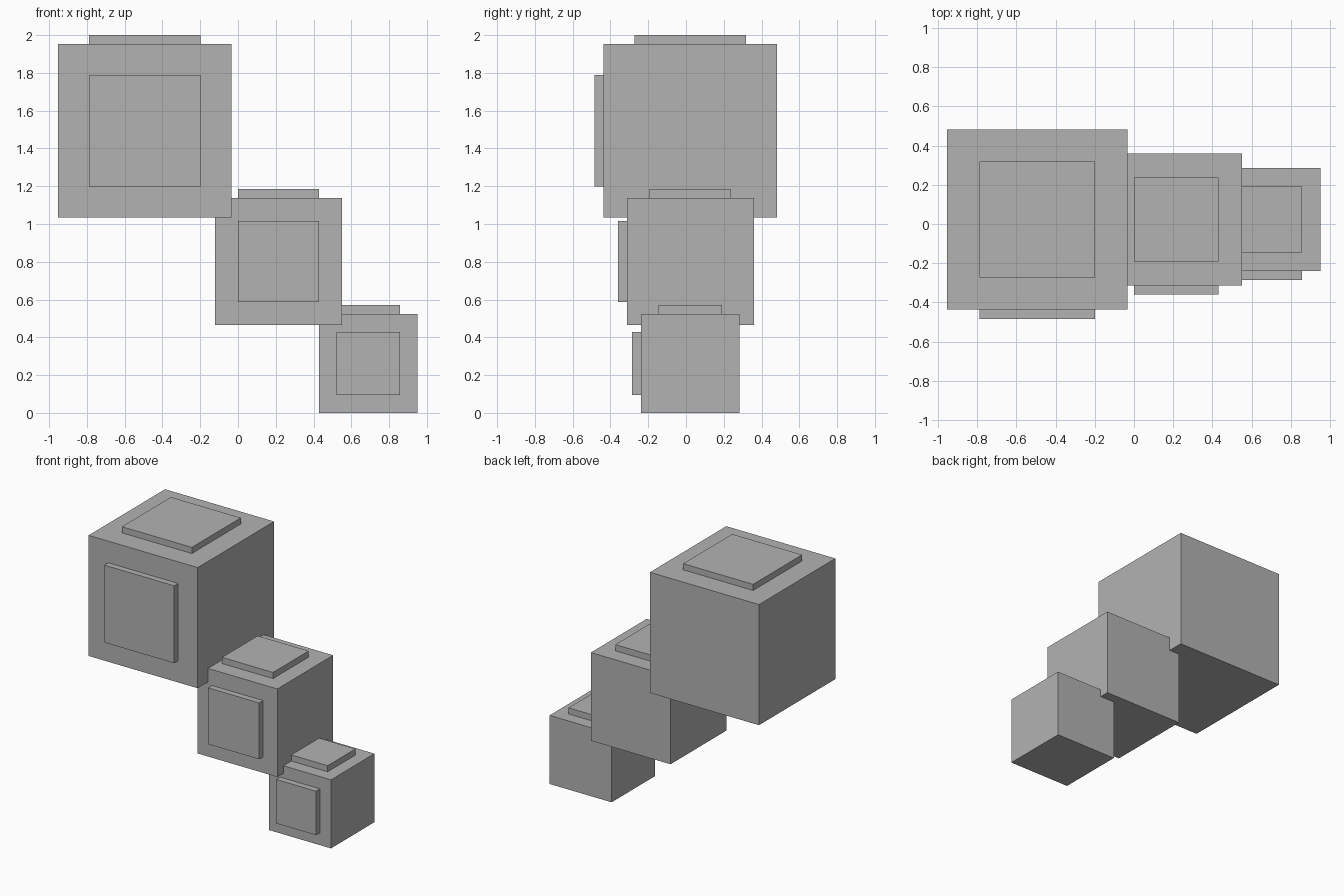
import bpy

if "Cube" in bpy.data.objects:
    bpy.data.objects.remove(bpy.data.objects["Cube"])

# Single flat grey
grey = bpy.data.materials.new("plain grey")
grey.diffuse_color = (0.45, 0.45, 0.45, 1)
grey.use_nodes = True
grey.node_tree.nodes["Principled BSDF"].inputs["Base Color"].default_value = grey.diffuse_color

CENTRE_Y = 0.023
THICK = 0.047  # how far the raised panels stand out
SINK = 0.02    # how far they are embedded in the cube


def box(name, centre, size):
    bpy.ops.mesh.primitive_cube_add(size=1, location=centre)
    obj = bpy.context.object
    obj.name = name
    obj.scale = size
    bpy.ops.object.transform_apply(location=False, rotation=False, scale=True)
    obj.data.materials.append(grey)
    return obj


def panelled_cube(label, x, z, side, panel):
    half = side / 2
    depth = THICK + SINK
    offset = half + (THICK - SINK) / 2
    # Main cube
    box(label + "_cube", (x, CENTRE_Y, z), (side, side, side))
    # Raised square on the front
    box(label + "_front_panel", (x, CENTRE_Y - offset, z), (panel, depth, panel))
    # Raised square on the top
    box(label + "_top_panel", (x, CENTRE_Y, z + offset), (panel, panel, depth))


# Descending chain of three cubes
panelled_cube("large", -0.494, 1.494, 0.92, 0.59)
panelled_cube("medium", 0.215, 0.802, 0.672, 0.43)
panelled_cube("small", 0.690, 0.262, 0.523, 0.335)
